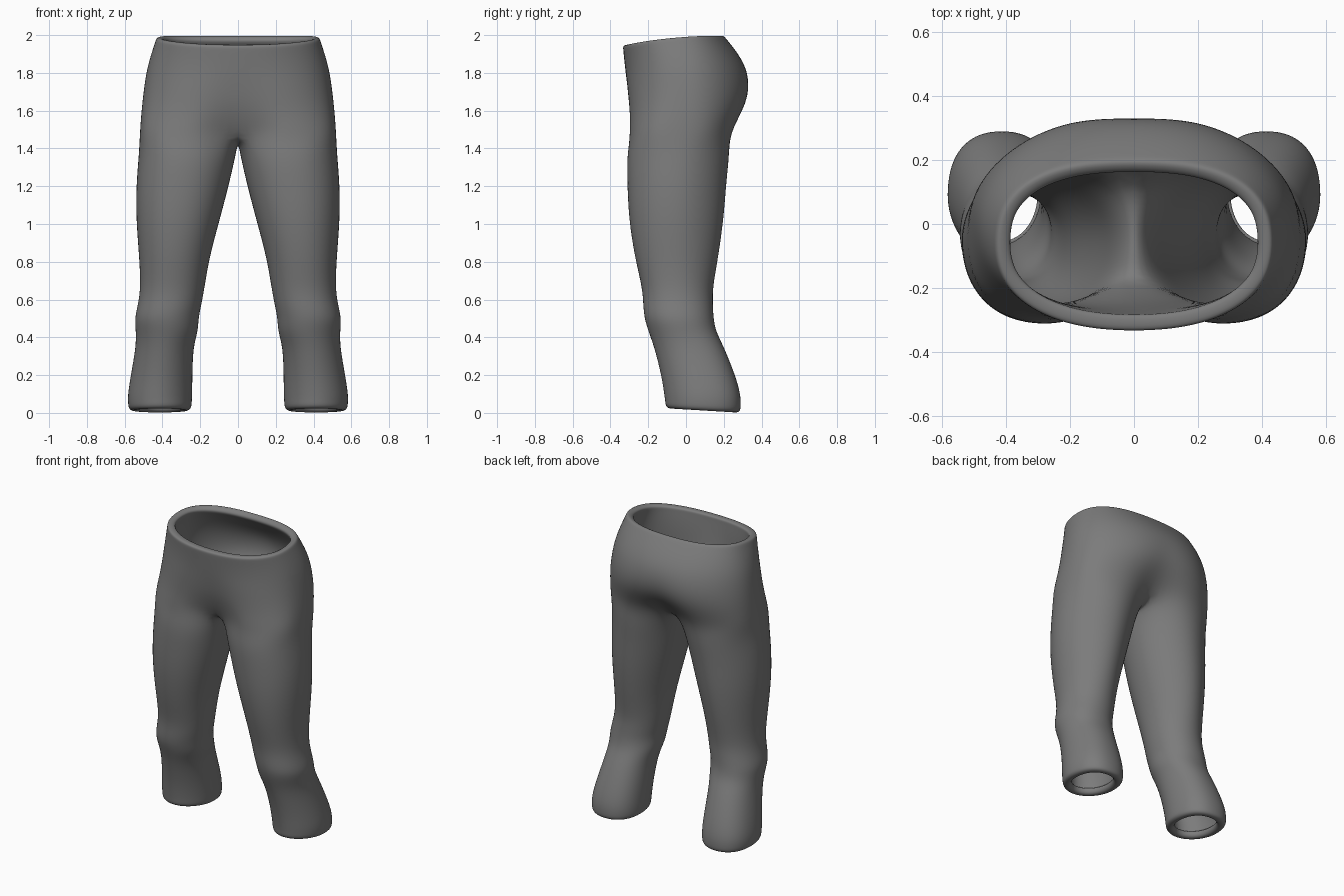
import bpy, bmesh
from math import sin, cos, radians, exp, copysign, pi

cube = bpy.data.objects.get("Cube")
if cube:
    bpy.data.objects.remove(cube)

OUTER, INNER = 15, 3      # points around the outside and along the inseam

# Hip sections: height, half width, front y, back y, centre crease,
# front and back roundness (lower is squarer)
HIPS = [
    (2.005, 0.428, -0.335, 0.195, 0.00, 0.88, 0.78),
    (1.98, 0.435, -0.335, 0.215, 0.00, 0.88, 0.82),
    (1.92, 0.455, -0.33, 0.265, 0.00, 0.88, 0.90),
    (1.83, 0.48, -0.325, 0.325, 0.01, 0.86, 0.98),
    (1.73, 0.495, -0.325, 0.352, 0.05, 0.83, 1.00),
    (1.64, 0.505, -0.32, 0.342, 0.09, 0.78, 0.96),
    (1.56, 0.512, -0.316, 0.305, 0.19, 0.72, 0.87),
    (1.48, 0.517, -0.318, 0.265, 0.38, 0.66, 0.77),
]
# Leg sections: height, inner x, outer x, front y, back y, roundness
LEGS = [
    (1.37, 0.012, 0.524, -0.313, 0.23, 0.92, 1.04),
    (1.22, 0.045, 0.538, -0.31, 0.213, 0.93, 1.08),
    (1.03, 0.095, 0.54, -0.303, 0.20, 0.94, 1.08),
    (0.82, 0.153, 0.522, -0.27, 0.17, 0.94, 1.05),
    (0.66, 0.178, 0.515, -0.23, 0.14, 0.94, 1.00),
    (0.57, 0.195, 0.53, -0.226, 0.142, 0.95, 0.96),
    (0.50, 0.21, 0.547, -0.22, 0.145, 0.97, 0.94),
    (0.43, 0.212, 0.54, -0.198, 0.158, 1.00, 0.92),
    (0.35, 0.238, 0.54, -0.168, 0.20, 1.02, 0.90),
    (0.20, 0.242, 0.567, -0.13, 0.26, 1.03, 0.87),
    (0.10, 0.243, 0.583, -0.115, 0.288, 1.03, 0.85),
    (0.05, 0.245, 0.582, -0.11, 0.29, 1.03, 0.85),
    (0.012, 0.25, 0.577, -0.107, 0.286, 1.02, 0.86),
    (0.01, 0.302, 0.525, -0.055, 0.234, 1.00, 0.90),
]


def power(value, p):
    return copysign(abs(value) ** p, value)


def section_point(t, rx, ry, p_front, p_back):
    """Point on a rounded section that may be squarer at the front or back."""
    p = p_front if t < 0 else p_back
    return rx * power(cos(t), p), ry * power(sin(t), p)


def hip_ring(bm, z, width, front, back, crease, p_front, p_back):
    """Half section from front centre, round the side, to back centre."""
    mid, depth = (front + back) / 2, (back - front) / 2
    ring = []
    for i in range(OUTER):
        t = radians(-90 + 180 * i / (OUTER - 1))
        x, y = section_point(t, 1.01 * width, depth, p_front, p_back)
        if i in (0, OUTER - 1):
            x = 0.0
        y = mid + y * (1 - crease * exp(-(x / 0.13) ** 2))
        # waistband dips towards the front
        dip = 0.055 * ((back - y) / (back - front)) ** 2 * max(0, (z - 1.7) / 0.3)
        ring.append(bm.verts.new((x, y, z - dip)))
    return ring


def leg_ring(bm, z, inner, outer, front, back, p_front, p_back):
    """Closed section, starting at the inner front."""
    cx, cy = (inner + outer) / 2, (front + back) / 2
    rx, ry = 1.02 * (outer - inner) / 2, 1.02 * (back - front) / 2
    ring = []
    for i in range(OUTER + INNER):
        a = -140 + 20 * i
        a = radians(a if a <= 180 else a - 360)
        x, y = section_point(a, rx, ry, p_front, p_back)
        # hem is a little higher at the front
        tilt = -0.06 * y if z < 0.06 else 0
        ring.append(bm.verts.new((cx + x, cy + y, z + tilt)))
    return ring


def bridge(bm, upper, lower, closed):
    n = len(upper)
    for i in range(n if closed else n - 1):
        j = (i + 1) % n
        bm.faces.new((upper[i], lower[i], lower[j], upper[j]))


bm = bmesh.new()
hips = [hip_ring(bm, *row) for row in HIPS]
for a, b in zip(hips, hips[1:]):
    bridge(bm, a, b, False)

# crotch seam runs from back to front between the legs
first, last = hips[-1][0].co, hips[-1][-1].co
seam = []
for j in range(INNER):
    f = (j + 1) / (INNER + 1)
    co = last.lerp(first, f)
    seam.append(bm.verts.new((0, co.y, co.z - 0.05 * sin(f * pi))))

# legs, ending in a hem turned inwards
rings = [hips[-1] + seam] + [leg_ring(bm, *row) for row in LEGS]
for a, b in zip(rings, rings[1:]):
    bridge(bm, a, b, True)

mesh = bpy.data.meshes.new("trousers")
bm.to_mesh(mesh)
bm.free()
trousers = bpy.data.objects.new("trousers", mesh)
bpy.context.collection.objects.link(trousers)

# dark grey cloth
cloth = bpy.data.materials.new("grey cloth")
cloth.use_nodes = True
grey = (0.2, 0.2, 0.2, 1)
cloth.diffuse_color = grey
cloth.node_tree.nodes["Principled BSDF"].inputs["Base Color"].default_value = grey
mesh.materials.append(cloth)

# second leg, cloth thickness and smooth surface
mirror = trousers.modifiers.new("mirror", 'MIRROR')
mirror.use_clip = True
mirror.merge_threshold = 0.001
shell = trousers.modifiers.new("thickness", 'SOLIDIFY')
shell.thickness = 0.05
shell.offset = -1
smooth = trousers.modifiers.new("smooth", 'SUBSURF')
smooth.levels = smooth.render_levels = 2
for face in mesh.polygons:
    face.use_smooth = True
